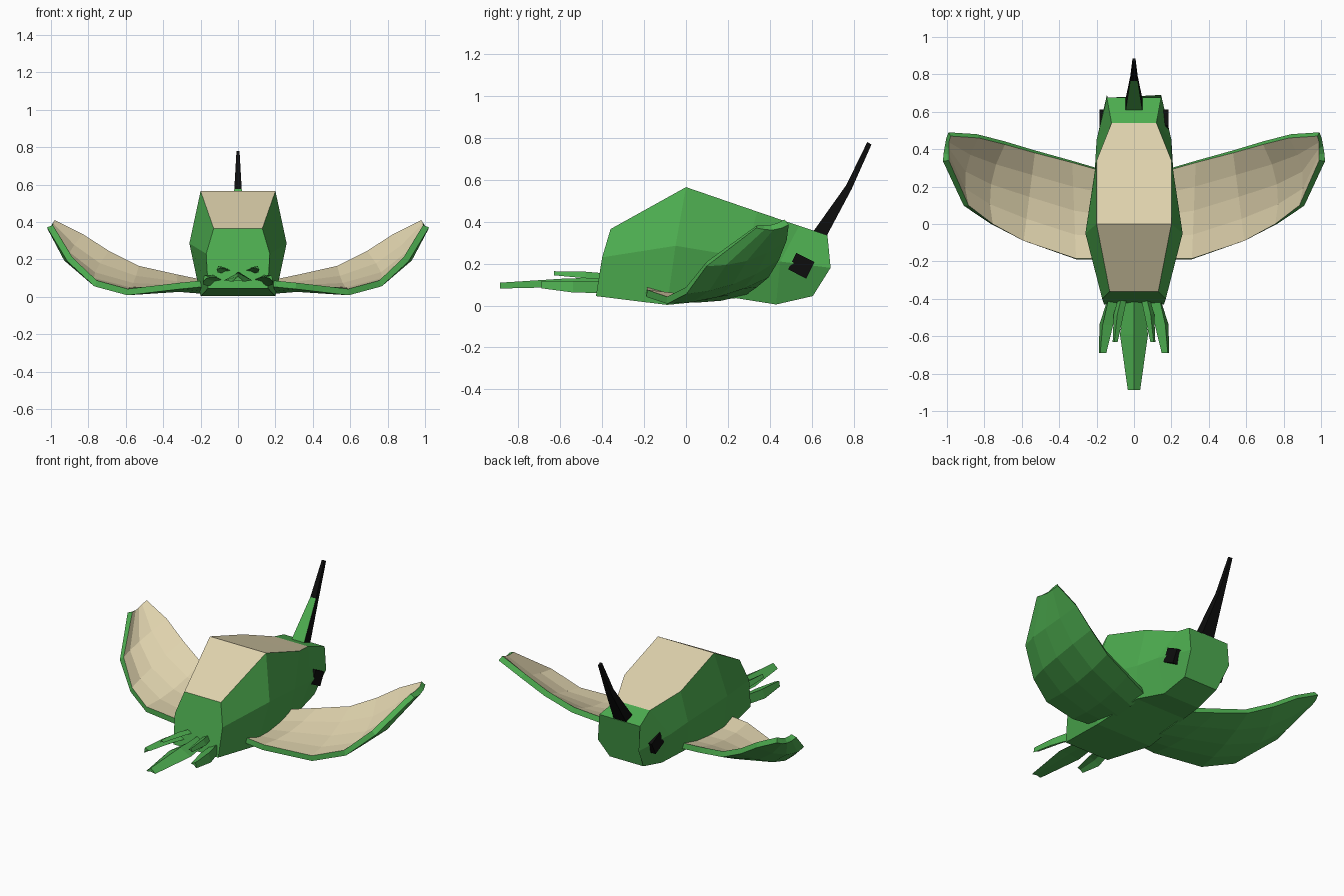
import bpy, bmesh, math
from mathutils import Vector, Matrix

if "Cube" in bpy.data.objects:
    bpy.data.objects.remove(bpy.data.objects["Cube"])


def material(name, rgb):
    m = bpy.data.materials.new(name)
    m.diffuse_color = (*rgb, 1)
    m.use_nodes = True
    m.node_tree.nodes["Principled BSDF"].inputs["Base Color"].default_value = m.diffuse_color
    return m


GREEN = material("green", (0.075, 0.42, 0.08))
CREAM = material("cream", (0.74, 0.65, 0.42))
BLACK = material("black", (0.004, 0.004, 0.004))


def finish(name, bm, mats, recalc=True):
    if recalc:
        bmesh.ops.recalc_face_normals(bm, faces=bm.faces)
    me = bpy.data.meshes.new(name)
    bm.to_mesh(me)
    bm.free()
    for m in mats:
        me.materials.append(m)
    ob = bpy.data.objects.new(name, me)
    bpy.context.collection.objects.link(ob)
    return ob


def loft(rings):
    """Skin closed rings of equal length; returns bmesh and side faces [segment][side]."""
    bm = bmesh.new()
    vs = [[bm.verts.new(p) for p in r] for r in rings]
    n = len(rings[0])
    sides = [[bm.faces.new((a[i], a[(i + 1) % n], b[(i + 1) % n], b[i]))
              for i in range(n)] for a, b in zip(vs, vs[1:])]
    bm.faces.new(vs[0])
    bm.faces.new(vs[-1])
    return bm, sides


# Body: sheared six-sided sections, each (y, z, half width) at top, middle, bottom
sections = [
    ((-0.36, 0.365, 0.13), (-0.40, 0.23, 0.17), (-0.43, 0.045, 0.16)),
    ((0.0, 0.565, 0.2), (-0.05, 0.285, 0.26), (-0.09, 0.003, 0.2)),
    ((0.34, 0.448, 0.2), (0.28, 0.23, 0.21), (0.24, 0.035, 0.18)),
    ((0.54, 0.38, 0.12), (0.45, 0.21, 0.2), (0.43, 0.005, 0.13)),
    ((0.675, 0.335, 0.145), (0.69, 0.18, 0.145), (0.605, 0.045, 0.12)),
]
rings = []
for s in sections:
    right = [(w, y, z) for y, z, w in s]
    rings.append(right + [(-x, y, z) for x, y, z in reversed(right)])
bm, sides = loft(rings)
for seg in sides[:3]:
    seg[5].material_index = 1          # cream back
finish("body", bm, [GREEN, CREAM])

# Beak: two tapered segments, the rear face of the lower one is green
beak = [  # rear y, rear z, front y, front z, rear half width, front half width
    (0.605, 0.35, 0.67, 0.33, 0.045, 0.045),
    (0.765, 0.575, 0.79, 0.555, 0.02, 0.02),
    (0.865, 0.78, 0.885, 0.768, 0.008, 0.008),
]
bm, sides = loft([[(-wr, yr, zr), (wr, yr, zr), (wf, yf, zf), (-wf, yf, zf)]
                  for yr, zr, yf, zf, wr, wf in beak])
sides[0][0].material_index = 1
finish("beak", bm, [BLACK, GREEN])

# Eyes: tilted square blocks set in the head
for side, label in ((1, "right"), (-1, "left")):
    bm = bmesh.new()
    bmesh.ops.create_cube(bm, size=1)
    bm.transform(Matrix.Translation((side * 0.15, 0.55, 0.19))
                 @ Matrix.Rotation(math.radians(-27), 4, 'X')
                 @ Matrix.Diagonal((0.07, 0.097, 0.088, 1)))
    finish("eye_" + label, bm, [BLACK])

# Wings: curved grid between leading and trailing edges, thickened below
lead = [(0.16, 0.28, 0.085), (0.33, 0.328, 0.12), (0.53, 0.38, 0.165),
        (0.69, 0.425, 0.245), (0.83, 0.46, 0.335), (0.98, 0.47, 0.41)]
trail = [(0.16, -0.185, 0.09), (0.31, -0.185, 0.075), (0.59, -0.09, 0.042),
         (0.755, 0.0, 0.087), (0.885, 0.1, 0.21), (0.99, 0.34, 0.383)]
sag = (0.04, 0.035, 0.03, 0.035, 0.035, 0.012)
CHORD = 4
for side, label in ((1, "right"), (-1, "left")):
    bm = bmesh.new()
    grid = []
    for a, b, s in zip(lead, trail, sag):
        row = []
        for k in range(CHORD + 1):
            t = k / CHORD
            p = Vector(a).lerp(Vector(b), t)
            p.z -= s * 4 * t * (1 - t)
            p.x += s * 1.2 * 4 * t * (1 - t) * (p.x > 0.7)
            p.x = min(p.x, 0.99)
            row.append(bm.verts.new((side * p.x, p.y, p.z)))
        grid.append(row)
    for r0, r1 in zip(grid, grid[1:]):
        for k in range(CHORD):
            f = bm.faces.new((r0[k], r0[k + 1], r1[k + 1], r1[k]))
            f.normal_update()
            if f.normal.z < 0:
                f.normal_flip()
    wing = finish("wing_" + label, bm, [CREAM, GREEN], recalc=False)
    mod = wing.modifiers.new("thickness", 'SOLIDIFY')
    mod.thickness = 0.034
    mod.offset = -1
    mod.material_offset = 1
    mod.material_offset_rim = 1


# Tail feathers: flat ridged blades, stations are (centre, half width, half height)
def feather(name, stations, roll=0.0):
    rings = []
    for c, w, h in stations:
        rot = Matrix.Rotation(roll, 3, 'Y')
        rings.append([Vector(c) + rot @ Vector(p)
                      for p in ((-w, 0, -h), (0, 0, h), (w, 0, -h), (0, 0, -h * 0.6))])
    bm, _ = loft(rings)
    finish(name, bm, [GREEN])


feather("tail_feather_middle", [((0, -0.38, 0.11), 0.045, 0.025),
                                ((0, -0.59, 0.108), 0.075, 0.02),
                                ((0, -0.888, 0.095), 0.033, 0.014)])
for side, label in ((1, "right"), (-1, "left")):
    feather("tail_feather_inner_" + label,
            [((side * 0.055, -0.36, 0.14), 0.022, 0.012),
             ((side * 0.085, -0.48, 0.15), 0.028, 0.012),
             ((side * 0.103, -0.63, 0.156), 0.014, 0.008)], side * 0.3)
    feather("tail_feather_outer_" + label,
            [((side * 0.12, -0.38, 0.095), 0.03, 0.025),
             ((side * 0.158, -0.54, 0.1), 0.042, 0.02),
             ((side * 0.174, -0.69, 0.105), 0.022, 0.014)], side * 0.5)
